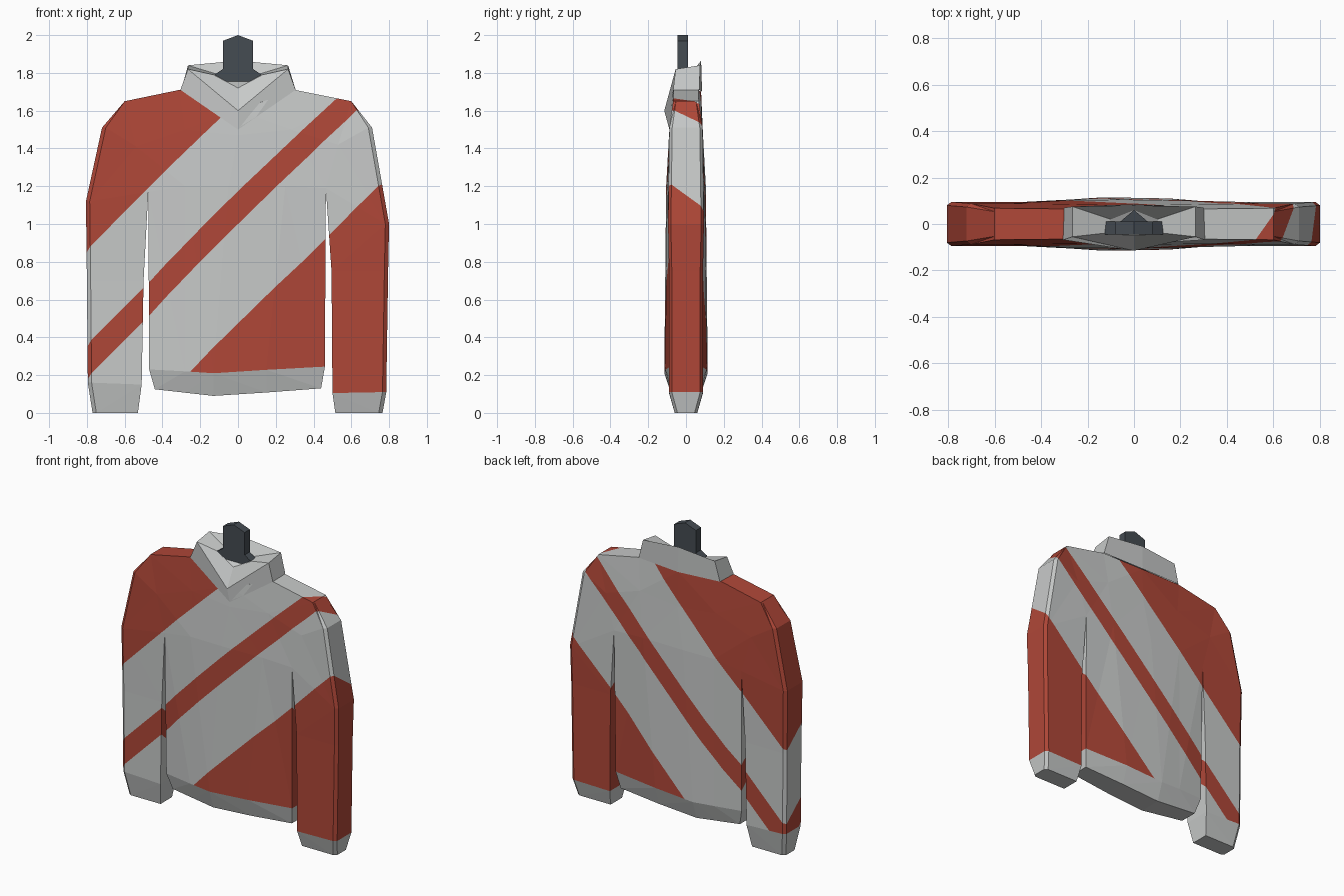
import bpy, bmesh
from mathutils import Vector

if "Cube" in bpy.data.objects:
    bpy.data.objects.remove(bpy.data.objects["Cube"])


def material(name, rgb):
    m = bpy.data.materials.new(name)
    m.diffuse_color = (*rgb, 1)
    m.use_nodes = True
    m.node_tree.nodes["Principled BSDF"].inputs["Base Color"].default_value = m.diffuse_color
    return m


LIGHT = material("light_grey_wool", (0.57, 0.585, 0.58))
RED = material("brick_red_wool", (0.43, 0.063, 0.039))
SLATE = material("dark_slate", (0.06, 0.072, 0.085))

# Diagonal stripes: boundaries along one tilted direction
STRIPE_DIR = Vector((-1, 0.85, 1))
STRIPE_EDGES = (0.38, 0.91, 1.085, 1.585)


def finish(bm, name, mats):
    bmesh.ops.remove_doubles(bm, verts=bm.verts, dist=1e-4)
    bmesh.ops.recalc_face_normals(bm, faces=bm.faces)
    mesh = bpy.data.meshes.new(name)
    bm.to_mesh(mesh)
    bm.free()
    for m in mats:
        mesh.materials.append(m)
    ob = bpy.data.objects.new(name, mesh)
    bpy.context.collection.objects.link(ob)
    return ob


def paint_stripes(bm):
    for c in STRIPE_EDGES:
        bmesh.ops.bisect_plane(bm, geom=bm.verts[:] + bm.edges[:] + bm.faces[:], dist=1e-5,
                               plane_co=STRIPE_DIR * (c / STRIPE_DIR.length_squared),
                               plane_no=STRIPE_DIR)
    for f in bm.faces:
        if f.material_index == 1:
            band = sum(f.calc_center_median().dot(STRIPE_DIR) > c for c in STRIPE_EDGES)
            f.material_index = 1 if band % 2 == 0 else 0


def slab(name, rows):
    """Closed padded panel; row points are (x, z, half depth[, back z]); first band is ribbing."""
    bm = bmesh.new()
    front = [[bm.verts.new((p[0], -p[2], p[1])) for p in r] for r in rows]
    back = [[bm.verts.new((p[0], p[2], p[-1] if len(p) > 3 else p[1])) for p in r] for r in rows]

    def quad(a, b, c, d, knit):
        bm.faces.new((a, b, c, d)).material_index = knit

    n = len(rows[0]) - 1
    for i in range(len(rows) - 1):
        knit = int(i > 0)
        for j in range(n):
            for g in (front, back):
                quad(g[i][j], g[i][j + 1], g[i + 1][j + 1], g[i + 1][j], knit)
        for j in (0, n):
            quad(front[i][j], front[i + 1][j], back[i + 1][j], back[i][j], knit)
    for i, knit in ((0, 0), (-1, 1)):
        for j in range(n):
            quad(front[i][j], front[i][j + 1], back[i][j + 1], back[i][j], knit)
    bmesh.ops.remove_doubles(bm, verts=bm.verts, dist=1e-4)
    bmesh.ops.triangulate(bm, faces=bm.faces)
    paint_stripes(bm)
    return finish(bm, name, (LIGHT, RED))


def sleeve(name, side, rows):
    """Rows are (outer x, outer z, inner x, inner z, half depth)."""
    slab(name, [[(side * xo, zo, d - 0.015),
                 (side * (xo + (0.02 if xi < xo - 0.05 else 0.0) * -1), zo, d),
                 (side * xi, zi, d)] for xo, zo, xi, zi, d in rows])


# Torso, from hem to shoulder line
slab("torso", [
    [(-.44, .125, .06), (-.28, .107, .068), (-.13, .09, .075), (.15, .108, .073), (.44, .13, .06)],
    [(-.47, .23, .085), (-.28, .22, .105), (-.13, .21, .115), (.15, .228, .11), (.46, .245, .085)],
    [(-.475, 1.17, .095), (-.28, 1.2, .102), (-.05, 1.2, .105), (.25, 1.2, .1), (.465, 1.19, .095)],
    [(-.54, 1.41, .088), (-.28, 1.5, .085), (0, 1.47, .09), (.28, 1.5, .085), (.53, 1.42, .088)],
    [(-.6, 1.65, .068), (-.31, 1.71, .065), (0, 1.6, .08, 1.7), (.3, 1.71, .065), (.6, 1.65, .068)],
])

# Sleeves, from cuff to shoulder
sleeve("sleeve_left", -1, [
    (.77, 0, .53, 0, .06), (.795, .16, .51, .15, .09), (.8, .7, .5, .7, .09),
    (.805, 1.12, .475, 1.17, .095), (.72, 1.51, .54, 1.41, .088), (.6, 1.65, .599, 1.65, .068)])
sleeve("sleeve_right", 1, [
    (.765, 0, .515, 0, .06), (.785, .11, .5, .105, .09), (.795, .75, .495, .75, .09),
    (.8, 1.0, .465, 1.19, .095), (.71, 1.51, .53, 1.42, .088), (.6, 1.65, .599, 1.65, .068)])

# Folded V collar: base ring, lip ring and inner ring (front, right side, back; mirrored)
bm = bmesh.new()
rings = []
for half in (
    [(0, -.088, 1.5), (.305, -.068, 1.71), (.3, .07, 1.71), (0, .085, 1.7)],
    [(0, -.115, 1.6), (.265, -.055, 1.82), (.265, .075, 1.84), (0, .08, 1.865)],
    [(0, -.05, 1.72), (.13, -.04, 1.79), (.1, .02, 1.79), (0, .06, 1.8)],
):
    pts = half + [(-x, y, z) for x, y, z in half[2:0:-1]]
    rings.append([bm.verts.new(p) for p in pts])
for a, b in zip(rings, rings[1:]):
    for k in range(6):
        bm.faces.new((a[k], a[(k + 1) % 6], b[(k + 1) % 6], b[k]))
bm.faces.new(rings[-1])
finish(bm, "collar", (LIGHT,))

# Hanger stem with a peaked top
bm = bmesh.new()
outline = [(0, 1.72), (.125, 1.79), (.08, 1.82), (.08, 1.97), (0, 2.0),
           (-.08, 1.97), (-.08, 1.82), (-.125, 1.79)]
face = bm.faces.new([bm.verts.new((x, -.045, z)) for x, z in outline])
ext = bmesh.ops.extrude_face_region(bm, geom=[face], use_keep_orig=True)
bmesh.ops.translate(bm, vec=(0, .055, 0), verts=[v for v in ext["geom"] if isinstance(v, bmesh.types.BMVert)])
finish(bm, "hanger_stem", (SLATE,))

# Wedge closing the neck opening behind the stem
bm = bmesh.new()
for p in [(-.125, -.045, 1.795), (.125, -.045, 1.795), (0, .06, 1.81), (0, -.045, 1.72)]:
    bm.verts.new(p)
bmesh.ops.convex_hull(bm, input=bm.verts)
finish(bm, "neck_wedge", (SLATE,))
